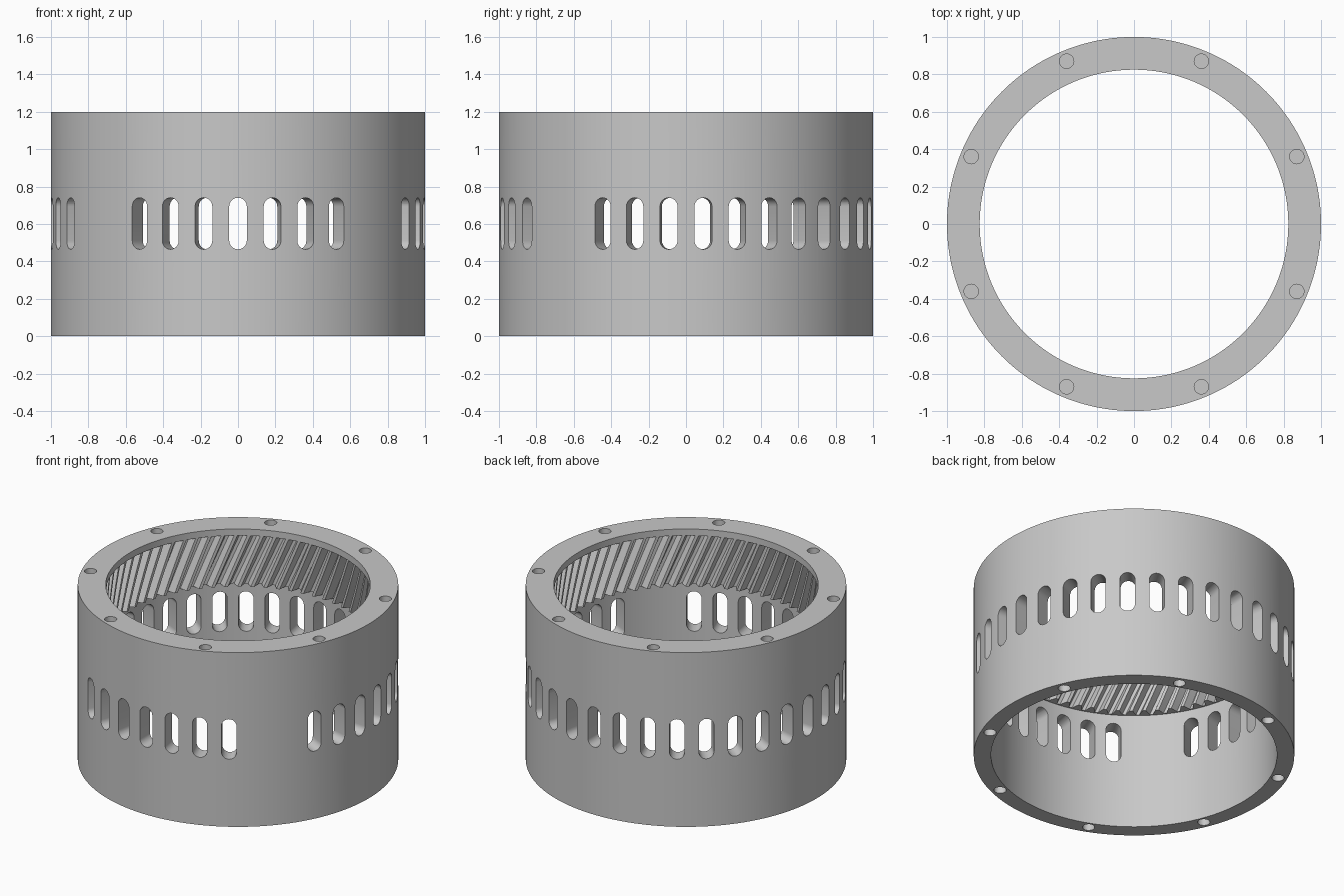
import bpy, bmesh, math
from mathutils import Matrix, Vector

if "Cube" in bpy.data.objects:
    bpy.data.objects.remove(bpy.data.objects["Cube"])

TEETH = 64
SEG = TEETH * 4                 # four profile points per tooth
STEP = 2 * math.pi / SEG
R_OUT, R_BORE, R_ROOT, R_TIP, R_LIP = 1.0, 0.892, 0.882, 0.832, 0.825
H, Z_TEETH, Z_LIP = 1.2, 0.8, 1.155
TWIST = 7                       # helix layers, each turned one segment

grey = bpy.data.materials.new("steel_grey")
grey.diffuse_color = (0.58, 0.58, 0.58, 1)
grey.use_nodes = True
grey.node_tree.nodes["Principled BSDF"].inputs["Base Color"].default_value = grey.diffuse_color


def make_object(name, bm):
    bmesh.ops.recalc_face_normals(bm, faces=bm.faces)
    mesh = bpy.data.meshes.new(name)
    bm.to_mesh(mesh)
    bm.free()
    mesh.materials.append(grey)
    ob = bpy.data.objects.new(name, mesh)
    bpy.context.collection.objects.link(ob)
    return ob


# Ring gear body: a closed loft of rings, with helical teeth below the top lip
bm = bmesh.new()


def ring(radius, z, toothed=False, shift=0):
    verts = []
    for i in range(SEG):
        r = radius
        if toothed:
            r = R_TIP if (i + shift) % 4 < 2 else R_ROOT
        a = i * STEP
        verts.append(bm.verts.new((r * math.cos(a), r * math.sin(a), z)))
    return verts


def bridge(lower, upper, turn=0):
    for i in range(SEG):
        j = (i + 1) % SEG
        bm.faces.new((lower[i], lower[j],
                      upper[(j - turn) % SEG], upper[(i - turn) % SEG]))


out_top, out_bot = ring(R_OUT, H), ring(R_OUT, 0)
bore_bot, bore_top = ring(R_BORE, 0), ring(R_BORE, Z_TEETH)
layers = [ring(0, Z_TEETH + (Z_LIP - Z_TEETH) * k / TWIST, True, k)
          for k in range(TWIST + 1)]
lip_bot, lip_top = ring(R_LIP, Z_LIP), ring(R_LIP, H)
bridge(out_top, out_bot)
bridge(out_bot, bore_bot)
bridge(bore_bot, bore_top)
bridge(bore_top, layers[0])
for a, b in zip(layers, layers[1:]):
    bridge(a, b, 1)             # follow each tooth round the helix
bridge(layers[-1], lip_bot)
bridge(lip_bot, lip_top)
bridge(lip_top, out_top)
body = make_object("ring_gear_housing", bm)

# Cutters: radial slots and blind bolt holes
bm = bmesh.new()


def prism(outline, direction):
    low = [bm.verts.new(p) for p in outline]
    high = [bm.verts.new(p + direction) for p in outline]
    n = len(low)
    bm.faces.new(low[::-1])
    bm.faces.new(high)
    for i in range(n):
        j = (i + 1) % n
        bm.faces.new((low[i], low[j], high[j], high[i]))


# 34 slot positions counted from the front, two left out on each front corner
SLOT_R, SLOT_HALF, SLOT_Z = 0.047, 0.138, 0.6025
for k in range(34):
    if k in (4, 5, 29, 30):
        continue
    rot = Matrix.Rotation(-math.pi / 2 + k * 2 * math.pi / 34, 3, 'Z')
    outline = []
    for side in (1, -1):
        for i in range(13):
            t = math.pi * i / 12 + (0 if side > 0 else math.pi)
            outline.append(rot @ Vector((
                0.8, SLOT_R * math.cos(t),
                SLOT_Z + side * (SLOT_HALF - SLOT_R) + SLOT_R * math.sin(t))))
    prism(outline, rot @ Vector((0.3, 0, 0)))

# Eight bolt holes in each end face
for k in range(8):
    a = math.radians(22.5 + 45 * k)
    for z in (-0.1, H - 0.1):
        outline = [Vector((0.942 * math.cos(a) + 0.0385 * math.cos(t),
                           0.942 * math.sin(a) + 0.0385 * math.sin(t), z))
                   for t in (2 * math.pi * i / 24 for i in range(24))]
        prism(outline, Vector((0, 0, 0.2)))
cutter = make_object("slot_and_hole_cutter", bm)
cutter.hide_render = True

# Cut, then shade smooth with crisp edges
mod = body.modifiers.new("cut", 'BOOLEAN')
mod.operation = 'DIFFERENCE'
mod.solver = 'EXACT'
mod.object = cutter
bpy.ops.object.select_all(action='DESELECT')
bpy.context.view_layer.objects.active = body
body.select_set(True)
bpy.ops.object.modifier_apply(modifier=mod.name)
bpy.data.objects.remove(cutter)
bpy.ops.object.shade_smooth_by_angle(angle=math.radians(25))
